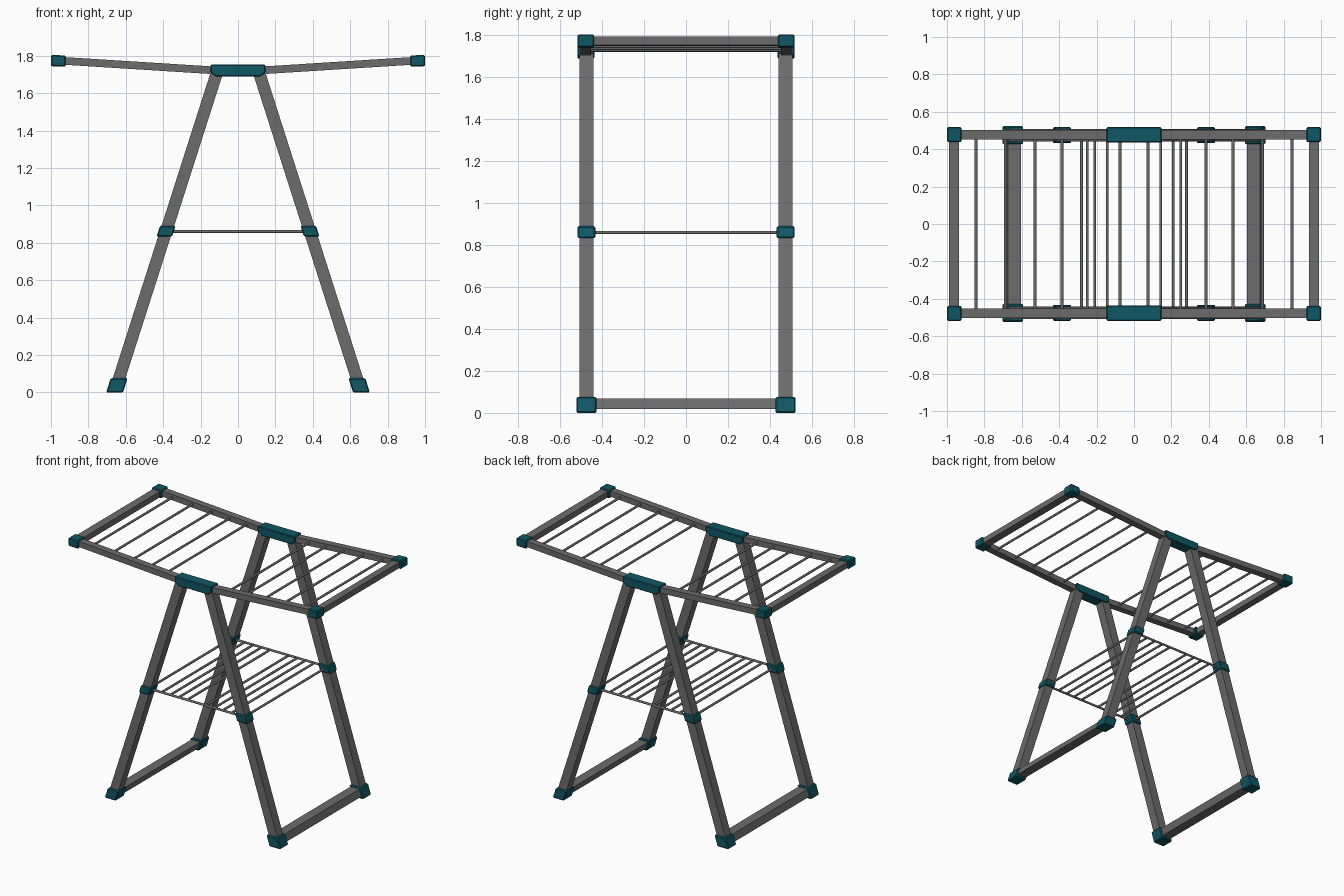
import bpy
import bmesh
from mathutils import Vector

cube = bpy.data.objects.get("Cube")
if cube:
    bpy.data.objects.remove(cube, do_unlink=True)


def material(name, rgb):
    m = bpy.data.materials.new(name)
    m.use_nodes = True
    m.diffuse_color = (*rgb, 1)
    m.node_tree.nodes["Principled BSDF"].inputs["Base Color"].default_value = (*rgb, 1)
    return m


GREY = material("grey metal", (0.15, 0.15, 0.15))
TEAL = material("teal plastic", (0.005, 0.095, 0.13))

SLOPE = 0.32      # inward lean of the legs
SIDE_Y = 0.475    # distance of the side frames from the middle


def leg_x(z):
    return 0.66 - SLOPE * z


def arm_z(x):
    return 1.722 + (x - 0.13) * 0.063


def add_object(name, bm, mat, bevel=0):
    bmesh.ops.recalc_face_normals(bm, faces=bm.faces)
    mesh = bpy.data.meshes.new(name)
    bm.to_mesh(mesh)
    bm.free()
    mesh.materials.append(mat)
    obj = bpy.data.objects.new(name, mesh)
    bpy.context.collection.objects.link(obj)
    if bevel:
        mod = obj.modifiers.new("Bevel", 'BEVEL')
        mod.width = bevel
        mod.segments = 1
    return obj


def box(name, center, size, mat, lean=0, rise=0, bevel=0):
    """Box sheared sideways by lean (x per z) or upwards by rise (z per x)."""
    bm = bmesh.new()
    bmesh.ops.create_cube(bm, size=1)
    for v in bm.verts:
        p = Vector(a * b for a, b in zip(v.co, size))
        p = Vector((p.x + lean * p.z, p.y, p.z + rise * p.x))
        v.co = p + Vector(center)
    return add_object(name, bm, mat, bevel)


def rod(name, center, length, axis, radius=0.008):
    """Thin round bar along the x or y axis."""
    bm = bmesh.new()
    bmesh.ops.create_cone(bm, cap_ends=True, segments=10, radius1=radius,
                          radius2=radius, depth=length)
    turn = Vector((0, 0, 1)).rotation_difference(axis).to_matrix()
    for v in bm.verts:
        v.co = turn @ v.co + Vector(center)
    for f in bm.faces:
        f.smooth = len(f.verts) == 4
    return add_object(name, bm, GREY)


X_AXIS, Y_AXIS = Vector((1, 0, 0)), Vector((0, 1, 0))
CROSS = 2 * SIDE_Y
SHELF_Z = 0.86

for s, side in ((1, "left"), (-1, "right")):
    lean = -s * SLOPE

    # Bars joining front and back
    box(f"{side}_foot_bar", (s * leg_x(0.043), 0, 0.043), (0.07, CROSS, 0.05), GREY, lean)
    box(f"{side}_wing_end_bar", (s * 0.962, 0, 1.772), (0.055, CROSS, 0.042), GREY, rise=s * 0.063)

    # Drying rods of the wing
    for i, x in enumerate((0.845, 0.687, 0.529, 0.385, 0.25)):
        rod(f"{side}_wing_rod_{i + 1}", (s * x, 0, arm_z(x)), CROSS, Y_AXIS)

    # Shelf rods
    for i, x in enumerate((0.075, 0.143, 0.21, 0.28, leg_x(SHELF_Z))):
        rod(f"{side}_shelf_rod_{i + 1}", (s * x, 0, SHELF_Z), CROSS, Y_AXIS)

    for t, end in ((-1, "front"), (1, "back")):
        y = t * SIDE_Y
        tag = f"{end}_{side}"
        # Leg with its foot and shelf clip
        box(f"{tag}_leg", (s * leg_x(0.87), y, 0.87), (0.068, 0.066, 1.68), GREY, lean)
        box(f"{tag}_foot", (s * leg_x(0.038), y, 0.038), (0.09, 0.096, 0.076), TEAL, lean, bevel=0.006)
        box(f"{tag}_shelf_clip", (s * leg_x(SHELF_Z), y, SHELF_Z + 0.002), (0.083, 0.086, 0.056),
            TEAL, lean, bevel=0.006)
        # Wing arm and corner cap
        box(f"{tag}_wing_arm", (s * 0.53, y + t * 0.003, arm_z(0.53)), (0.88, 0.05, 0.041), GREY, rise=s * 0.063)
        box(f"{tag}_wing_cap", (s * 0.961, y + t * 0.003, 1.773), (0.078, 0.08, 0.06), TEAL,
            rise=s * 0.03, bevel=0.006)

for t, end in ((-1, "front"), (1, "back")):
    # Shelf side rail
    rod(f"{end}_shelf_rail", (0, t * SIDE_Y, SHELF_Z), 2 * leg_x(SHELF_Z), X_AXIS)
    # Central hinge block, chamfered at its lower ends
    profile = [(-0.147, 1.752), (0.147, 1.752), (0.147, 1.71), (0.12, 1.69), (-0.12, 1.69), (-0.147, 1.71)]
    bm = bmesh.new()
    y = t * SIDE_Y + t * 0.002
    rings = [[bm.verts.new((x, y + d, z)) for x, z in profile] for d in (-0.041, 0.041)]
    for ring in rings:
        bm.faces.new(ring)
    for i in range(len(profile)):
        j = (i + 1) % len(profile)
        bm.faces.new((rings[0][i], rings[0][j], rings[1][j], rings[1][i]))
    add_object(f"{end}_hinge_block", bm, TEAL, bevel=0.005)
